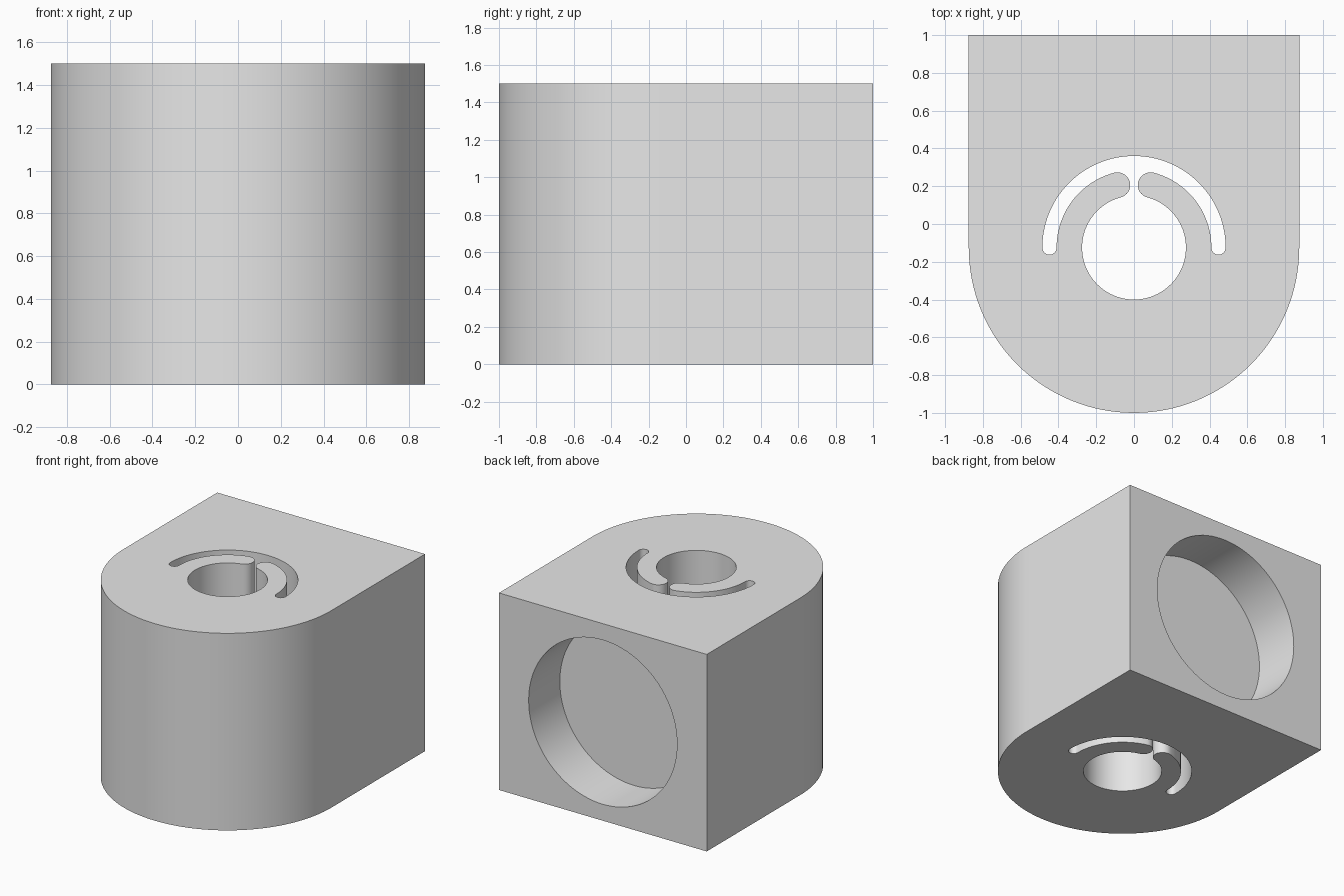
import bpy
import bmesh
from math import sin, cos, radians, asin, degrees
from mathutils import Matrix, Vector

default = bpy.data.objects.get("Cube")
if default:
    bpy.data.objects.remove(default, do_unlink=True)

HEIGHT = 1.5
HALF_WIDTH = 0.875
AXIS_Y = -0.125          # shared centre of the rounded nose, bore and slot
BORE = 0.275
SLOT_IN, SLOT_OUT = 0.41, 0.485

grey = bpy.data.materials.new("plain grey")
grey.use_nodes = True
colour = (0.8, 0.8, 0.8, 1)
grey.diffuse_color = colour
grey.node_tree.nodes["Principled BSDF"].inputs["Base Color"].default_value = colour


def polar(radius, angle, centre=(0, 0)):
    a = radians(angle)
    return Vector((centre[0] + radius * cos(a), centre[1] + radius * sin(a)))


def arc(radius, start, end, steps, centre=(0, 0)):
    return [polar(radius, start + (end - start) * i / steps, centre)
            for i in range(steps + 1)]


def prism(name, outline, depth, matrix):
    """Extrude a closed outline along its local z."""
    bm = bmesh.new()
    points = [p for i, p in enumerate(outline) if (p - outline[i - 1]).length > 1e-5]
    base = bm.faces.new([bm.verts.new((p.x, p.y, 0)) for p in points])
    top = bmesh.ops.extrude_face_region(bm, geom=[base])["geom"]
    bmesh.ops.translate(bm, vec=(0, 0, depth),
                        verts=[v for v in top if isinstance(v, bmesh.types.BMVert)])
    bmesh.ops.recalc_face_normals(bm, faces=bm.faces)
    bm.transform(matrix)
    mesh = bpy.data.meshes.new(name)
    bm.to_mesh(mesh)
    bm.free()
    mesh.materials.append(grey)
    obj = bpy.data.objects.new(name, mesh)
    bpy.context.collection.objects.link(obj)
    return obj


# Block: square back, half-round front
outline = arc(HALF_WIDTH, 180, 360, 64)
outline += [Vector((HALF_WIDTH, 1 - AXIS_Y)), Vector((-HALF_WIDTH, 1 - AXIS_Y))]
block = prism("clamp_block", outline, HEIGHT, Matrix.Translation((0, AXIS_Y, 0)))

# Bore joined to the curved slot, leaving two round-tipped spring arms
arm_mid, arm_round = (BORE + SLOT_IN) / 2, (SLOT_IN - BORE) / 2
slot_mid, slot_round = (SLOT_IN + SLOT_OUT) / 2, (SLOT_OUT - SLOT_IN) / 2
right = 90 - degrees(asin((arm_round + 0.02) / arm_mid))
left = 180 - right
cut = arc(BORE, left, 360 + right, 72)
cut += arc(arm_round, right + 180, right, 16, polar(arm_mid, right))
cut += arc(SLOT_IN, right, 0, 28)
cut += arc(slot_round, 180, 360, 12, (slot_mid, 0))
cut += arc(SLOT_OUT, 0, 180, 64)
cut += arc(slot_round, 180, 360, 12, (-slot_mid, 0))
cut += arc(SLOT_IN, 180, left, 28)
cut += arc(arm_round, left, left - 180, 16, polar(arm_mid, left))
bore_cutter = prism("bore_cutter", cut, HEIGHT + 0.4,
                    Matrix.Translation((0, AXIS_Y, -0.2)))

# Shallow round pocket in the back face
pocket_cutter = prism("pocket_cutter", arc(0.625, 0, 360, 96), 0.875,
                      Matrix.Translation((0, 1.5, HEIGHT / 2))
                      @ Matrix.Rotation(radians(90), 4, "X"))

bpy.ops.object.select_all(action="DESELECT")
block.select_set(True)
bpy.context.view_layer.objects.active = block
for cutter in (bore_cutter, pocket_cutter):
    mod = block.modifiers.new(cutter.name, "BOOLEAN")
    mod.operation = "DIFFERENCE"
    mod.solver = "EXACT"
    mod.object = cutter
    bpy.ops.object.modifier_apply(modifier=mod.name)
    bpy.data.objects.remove(cutter, do_unlink=True)
bpy.ops.object.shade_smooth_by_angle(angle=radians(30))
